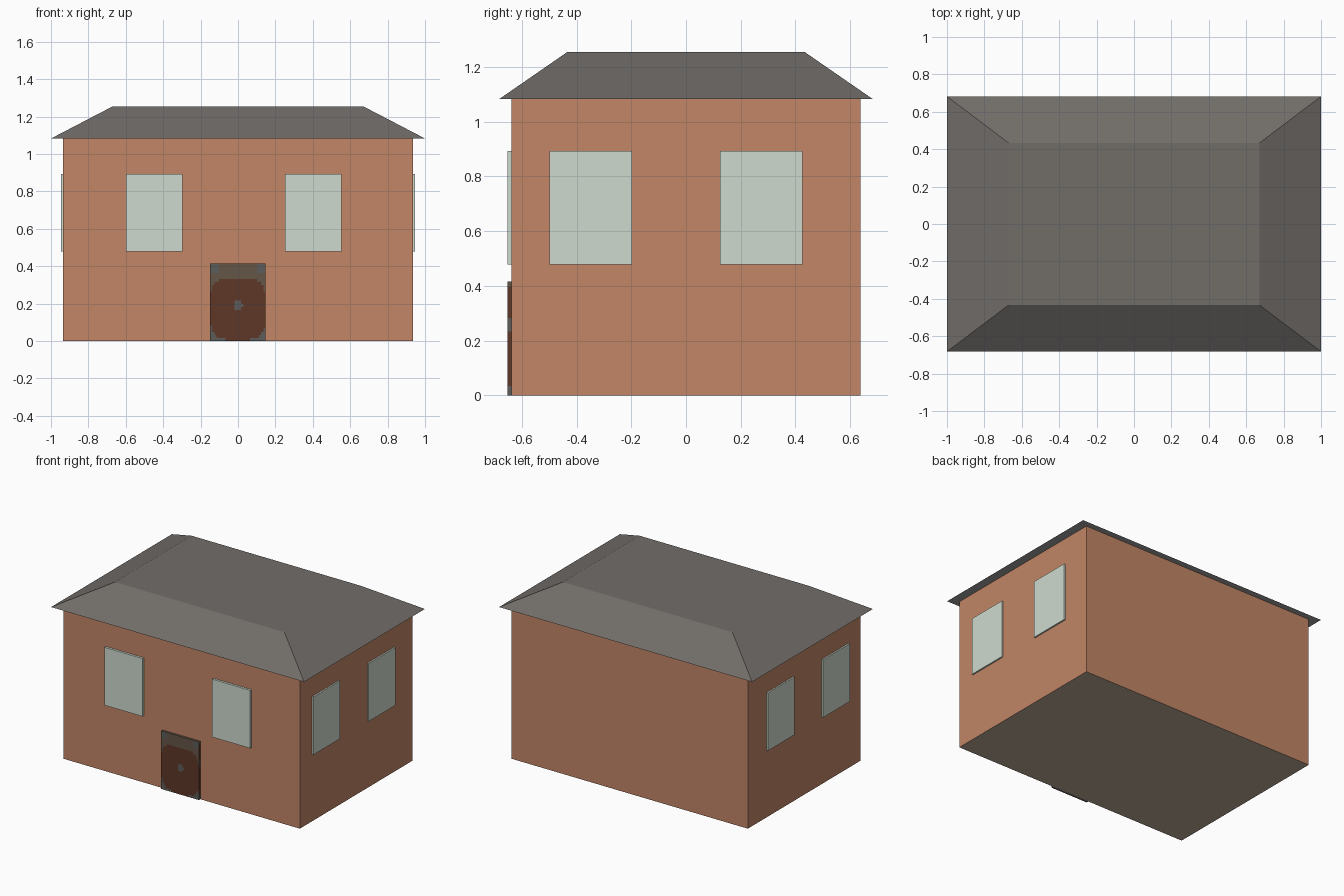
import bpy, bmesh
from mathutils import Vector

if "Cube" in bpy.data.objects:
    bpy.data.objects.remove(bpy.data.objects["Cube"])


def material(name, rgb):
    lin = [(c / 255 / 12.92) if c < 11 else ((c / 255 + 0.055) / 1.055) ** 2.4 for c in rgb]
    m = bpy.data.materials.new(name)
    m.diffuse_color = (*lin, 1)
    m.use_nodes = True
    m.node_tree.nodes["Principled BSDF"].inputs["Base Color"].default_value = m.diffuse_color
    return m


BRICK = material("brick", (194, 134, 102))
FLOOR = material("stone_floor", (188, 170, 153))
SLATE = material("slate", (113, 109, 105))
SOFFIT = material("grey_soffit", (163, 161, 159))
GLASS = material("pale_glass", (207, 218, 206))
WOOD = material("dark_wood", (95, 55, 39))
TRIM = material("brown_trim", (101, 85, 70))
IRON = material("grey_iron", (92, 92, 90))


def box(name, lo, hi, mats, cuts=0, rule=None, top=None):
    """Box between two corners; top scales the upper face, rule picks the material of each face."""
    lo, hi = Vector(lo), Vector(hi)
    bm = bmesh.new()
    bmesh.ops.create_cube(bm, size=1)
    if cuts:
        bmesh.ops.subdivide_edges(bm, edges=bm.edges[:], cuts=cuts, use_grid_fill=True)
    mid, size = (lo + hi) / 2, hi - lo
    for v in bm.verts:
        k = top if top and v.co.z > 0 else (1, 1)
        v.co = mid + Vector((v.co.x * size.x * k[0], v.co.y * size.y * k[1], v.co.z * size.z))
    bm.normal_update()
    if rule:
        for f in bm.faces:
            f.material_index = rule(f)
    mesh = bpy.data.meshes.new(name)
    bm.to_mesh(mesh)
    bm.free()
    for m in mats:
        mesh.materials.append(m)
    obj = bpy.data.objects.new(name, mesh)
    bpy.context.collection.objects.link(obj)
    return obj


def underside(f):
    return int(f.normal.z < -0.5)


WX, WY = 0.935, 0.637

# brick walls with a stone underside
box("walls", (-WX, -WY, 0), (WX, WY, 1.084), [BRICK, FLOOR], rule=underside)

# hipped roof with a flat top and a paler soffit
box("roof", (-1, -0.682, 1.083), (1, 0.682, 1.255), [SLATE, SOFFIT], rule=underside,
    top=(0.67, 0.635))

# front windows
for name, x in (("left", -0.6), ("right", 0.252)):
    box(f"front_window_{name}", (x, -WY - 0.016, 0.478), (x + 0.302, -WY + 0.005, 0.892), [GLASS])

# side windows, the same on both sides
for side, s in (("left", -1), ("right", 1)):
    for name, y in (("front", -0.498), ("back", 0.125)):
        xs = sorted((s * (WX - 0.005), s * (WX + 0.011)))
        box(f"{side}_window_{name}", (xs[0], y, 0.478), (xs[1], y + 0.301, 0.892), [GLASS])


# door: worn wooden panel, brown band above, grey corners and knob
def door_rule(f):
    c = f.calc_center_median()
    if f.normal.y > -0.5:
        return 2 if c.z < 0.04 or 0.24 < c.z < 0.28 else int(c.z > 0.4)
    if c.x ** 2 + (c.z - 0.19) ** 2 < 0.024 ** 2:
        return 2
    if abs(c.x / 0.15) ** 3.5 + abs((c.z - 0.17) / 0.165) ** 3.5 < 1:
        return 0
    return 1 if c.z > 0.2 and not (abs(c.x) > 0.1 and c.z > 0.37) else 2


box("door", (-0.15, -WY - 0.016, 0), (0.148, -WY + 0.005, 0.415), [WOOD, TRIM, IRON],
    cuts=24, rule=door_rule)
